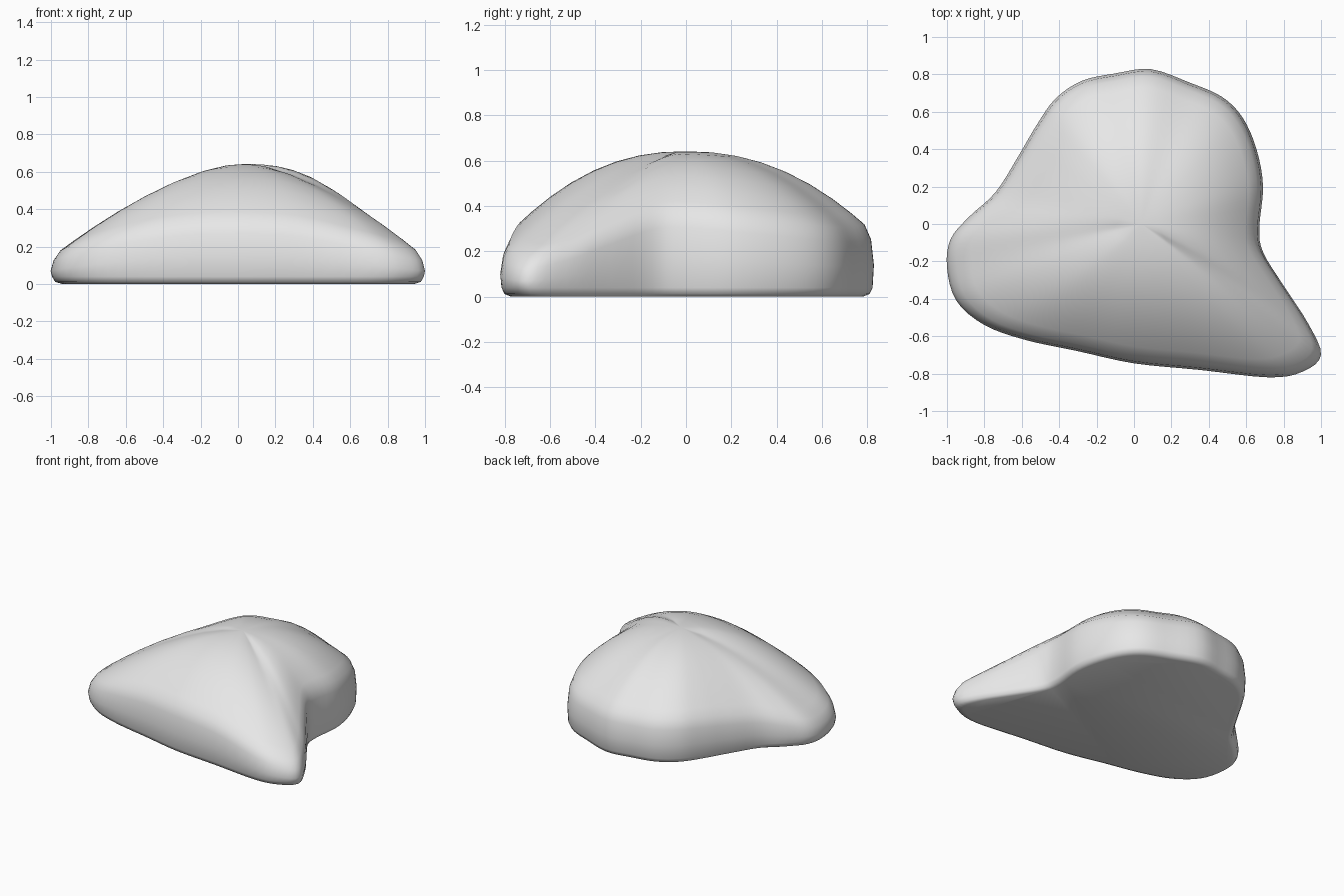
import bpy
import bmesh
import math
from mathutils import Vector

default_cube = bpy.data.objects.get("Cube")
if default_cube:
    bpy.data.objects.remove(default_cube, do_unlink=True)

# Plain grey stone material
stone = bpy.data.materials.new("stone_grey")
stone.use_nodes = True
stone_colour = (0.8, 0.8, 0.8, 1)
stone.diffuse_color = stone_colour
shader = stone.node_tree.nodes["Principled BSDF"]
shader.inputs["Base Color"].default_value = stone_colour
shader.inputs["Roughness"].default_value = 0.8

# Footprint of the rock: x, y and the height of its shoulder there
FOOTPRINT = [
    (.67, -.02, .34), (.69, .2, .32), (.655, .4, .3), (.58, .57, .28),
    (.47, .68, .27), (.3, .755, .27), (.09, .828, .28), (-.1, .805, .28),
    (-.28, .765, .28), (-.42, .67, .28), (-.52, .53, .27), (-.62, .36, .25),
    (-.74, .17, .22), (-.88, .04, .18), (-.98, -.08, .15), (-1, -.23, .14),
    (-.95, -.41, .16), (-.8, -.54, .2), (-.58, -.62, .25), (-.3, -.68, .29),
    (0, -.745, .3), (.35, -.78, .28), (.72, -.82, .2), (.9, -.79, .16),
    (1, -.7, .14), (.93, -.53, .18), (.8, -.33, .26), (.69, -.15, .33),
]
PEAK = Vector((.04, 0, .642))
STEPS = 4


def smooth_loop(points, steps):
    """Closed curve passing through every point."""
    count = len(points)
    result = []
    for i in range(count):
        a, b, c, d = (Vector(points[(i + k) % count]) for k in (-1, 0, 1, 2))
        for step in range(steps):
            t = step / steps
            result.append(b + (c - a) * t / 2
                          + (a * 2 - b * 5 + c * 4 - d) * t * t / 2
                          + (b * 3 - a - c * 3 + d) * t ** 3 / 2)
    return result


def section(shoulder):
    """Reach and height from the base, up the wall and over the dome."""
    rows = [(.94, 0), (.977, .012), (.993, .04), (1, shoulder / 2),
            (.985, shoulder * .9)]
    power = 1 + shoulder * 4.2
    for reach in (.95, .88, .78, .66, .53, .4, .27, .14):
        rise = 1 - reach ** power
        rows.append((reach, shoulder + (PEAK.z - shoulder) * rise))
    return rows


def build_rock():
    bm = bmesh.new()
    columns = []
    for rim in smooth_loop(FOOTPRINT, STEPS):
        column = []
        for reach, height in section(rim.z):
            spot = PEAK.lerp(rim, reach)
            column.append(bm.verts.new((spot.x, spot.y, height)))
        columns.append(column)
    peak = bm.verts.new(PEAK)

    # Walls and dome, closed at the peak and underneath
    for left, right in zip(columns, columns[1:] + columns[:1]):
        for row in range(len(left) - 1):
            bm.faces.new((left[row], right[row], right[row + 1], left[row + 1]))
        bm.faces.new((left[-1], right[-1], peak))
    bm.faces.new([column[0] for column in reversed(columns)])
    bmesh.ops.recalc_face_normals(bm, faces=bm.faces)

    mesh = bpy.data.meshes.new("rock")
    bm.to_mesh(mesh)
    bm.free()
    mesh.materials.append(stone)
    rock = bpy.data.objects.new("rock", mesh)
    bpy.context.collection.objects.link(rock)
    return rock


rock = build_rock()
bpy.ops.object.select_all(action="DESELECT")
rock.select_set(True)
bpy.context.view_layer.objects.active = rock
bpy.ops.object.shade_smooth_by_angle(angle=math.radians(50))
